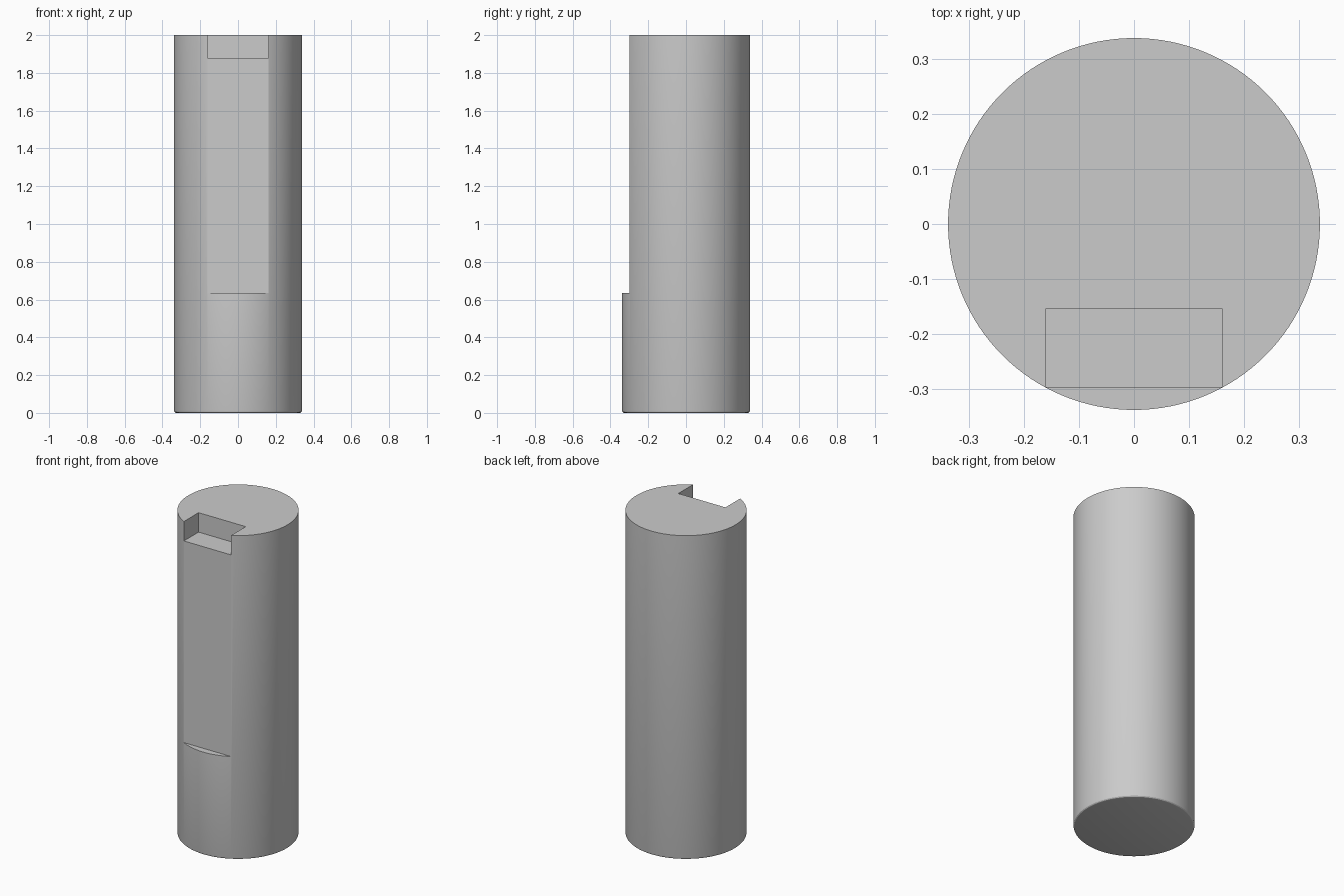
import bpy, bmesh, math
from mathutils import Matrix

cube = bpy.data.objects.get("Cube")
if cube:
    bpy.data.objects.remove(cube, do_unlink=True)

RADIUS, HEIGHT = 0.339, 2.0
FLAT_Y, FLAT_Z = -0.298, 0.635      # milled flat on the front
NOTCH_Y, NOTCH_Z = -0.155, 1.88     # rectangular notch at the top
NOTCH_HALF = 0.161

grey = bpy.data.materials.new("plain grey")
grey.use_nodes = True
colour = (0.6, 0.6, 0.6, 1)
grey.diffuse_color = colour
grey.node_tree.nodes["Principled BSDF"].inputs["Base Color"].default_value = colour


def add_object(name, bm):
    mesh = bpy.data.meshes.new(name)
    bm.to_mesh(mesh)
    bm.free()
    mesh.materials.append(grey)
    obj = bpy.data.objects.new(name, mesh)
    bpy.context.collection.objects.link(obj)
    return obj


def box(name, low, high):
    bm = bmesh.new()
    bmesh.ops.create_cube(bm, size=1)
    for v in bm.verts:
        v.co = [h if c > 0 else l for c, l, h in zip(v.co, low, high)]
    obj = add_object(name, bm)
    obj.hide_render = True
    return obj


# Round pin with a softened bottom rim
bm = bmesh.new()
bmesh.ops.create_cone(bm, cap_ends=True, segments=128, radius1=RADIUS, radius2=RADIUS,
                      depth=HEIGHT, matrix=Matrix.Translation((0, 0, HEIGHT / 2)))
rim = [e for e in bm.edges if all(v.co.z < 0.01 for v in e.verts)]
bmesh.ops.bevel(bm, geom=rim, offset=0.012, segments=3, profile=0.5, affect='EDGES')
pin = add_object("pin_body", bm)

# Cut the long flat and the top notch
cutters = [
    box("flat_cutter", (-0.5, -0.5, FLAT_Z), (0.5, FLAT_Y, HEIGHT + 0.1)),
    box("notch_cutter", (-NOTCH_HALF, -0.5, NOTCH_Z), (NOTCH_HALF, NOTCH_Y, HEIGHT + 0.1)),
]
bpy.ops.object.select_all(action='DESELECT')
pin.select_set(True)
bpy.context.view_layer.objects.active = pin
for cutter in cutters:
    mod = pin.modifiers.new(cutter.name, 'BOOLEAN')
    mod.operation, mod.solver, mod.object = 'DIFFERENCE', 'EXACT', cutter
    bpy.ops.object.modifier_apply(modifier=mod.name)
    bpy.data.objects.remove(cutter, do_unlink=True)

# Smooth the round wall while keeping machined edges crisp
bpy.ops.object.shade_smooth_by_angle(angle=math.radians(25))
